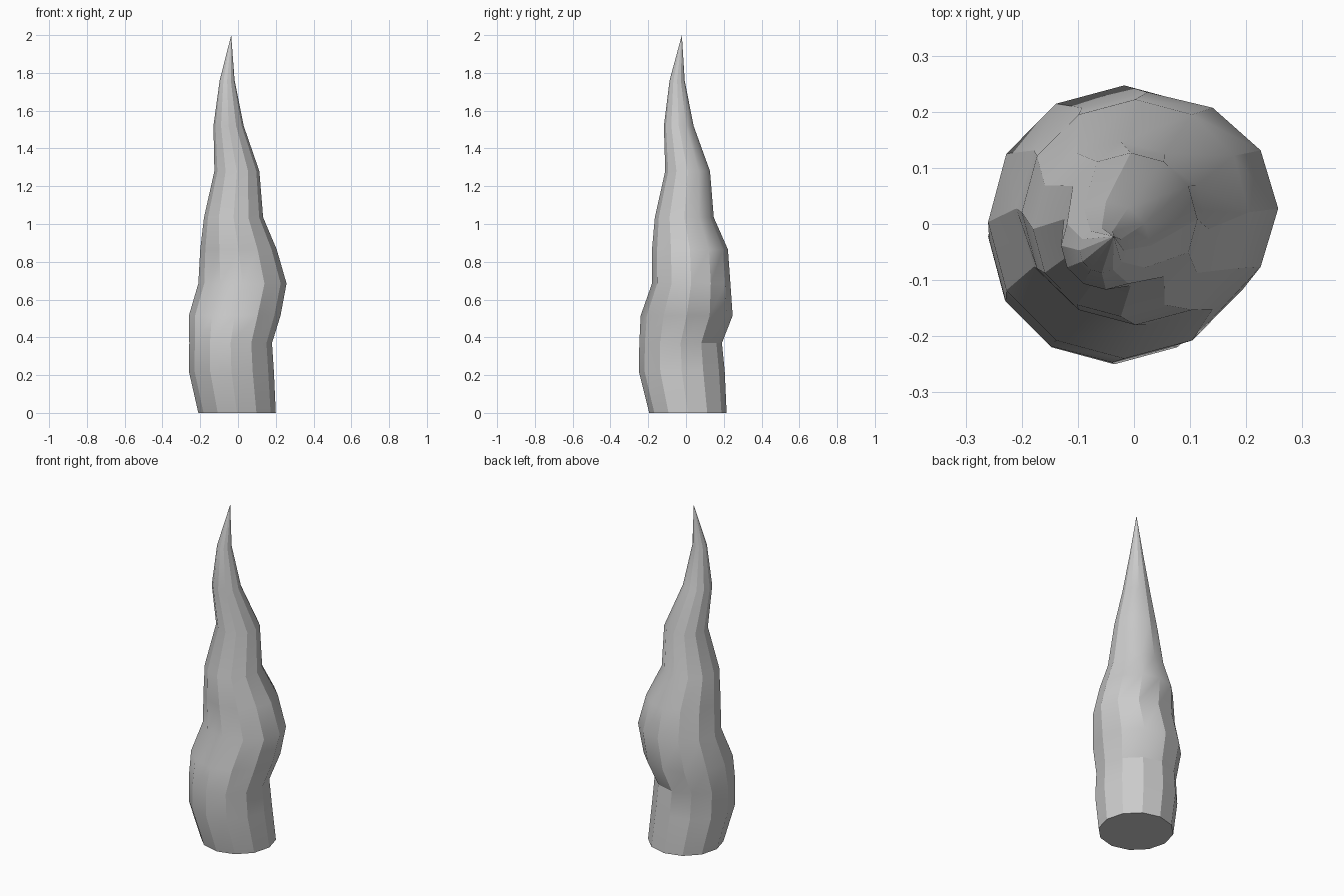
import bpy, bmesh
from math import cos, sin, pi, radians

if "Cube" in bpy.data.objects:
    bpy.data.objects.remove(bpy.data.objects["Cube"])

SIDES = 12
# Ring profile: height, x min, x max, y min, y max
RINGS = [
    (0.00, -0.21, 0.20, -0.195, 0.215),
    (0.22, -0.26, 0.19, -0.25, 0.205),
    (0.37, -0.258, 0.18, -0.247, 0.19),
    (0.515, -0.26, 0.225, -0.24, 0.247),
    (0.685, -0.21, 0.257, -0.18, 0.235),
    (0.865, -0.20, 0.205, -0.18, 0.222),
    (1.035, -0.18, 0.133, -0.165, 0.147),
    (1.28, -0.125, 0.113, -0.11, 0.127),
    (1.52, -0.13, 0.03, -0.117, 0.04),
    (1.76, -0.097, -0.018, -0.087, -0.007),
]
TIP = (-0.036, -0.022, 2.0)

# Wavy spike lofted through the rings
bm = bmesh.new()
loops = []
for z, x0, x1, y0, y1 in RINGS:
    loops.append([bm.verts.new(((x0 + x1) / 2 + (x1 - x0) / 2 * cos(2 * pi * i / SIDES),
                                (y0 + y1) / 2 + (y1 - y0) / 2 * sin(2 * pi * i / SIDES), z))
                  for i in range(SIDES)])
for a, b in zip(loops, loops[1:]):
    for i in range(SIDES):
        j = (i + 1) % SIDES
        bm.faces.new((a[i], a[j], b[j], b[i]))

# Pointed tip and flat base
tip = bm.verts.new(TIP)
for i in range(SIDES):
    bm.faces.new((loops[-1][i], loops[-1][(i + 1) % SIDES], tip))
bm.faces.new(loops[0][::-1])

mesh = bpy.data.meshes.new("wavy_spike")
bm.to_mesh(mesh)
bm.free()
spike = bpy.data.objects.new("wavy_spike", mesh)
bpy.context.collection.objects.link(spike)
bpy.context.view_layer.objects.active = spike
spike.select_set(True)
bpy.ops.object.shade_smooth_by_angle(angle=radians(28))
